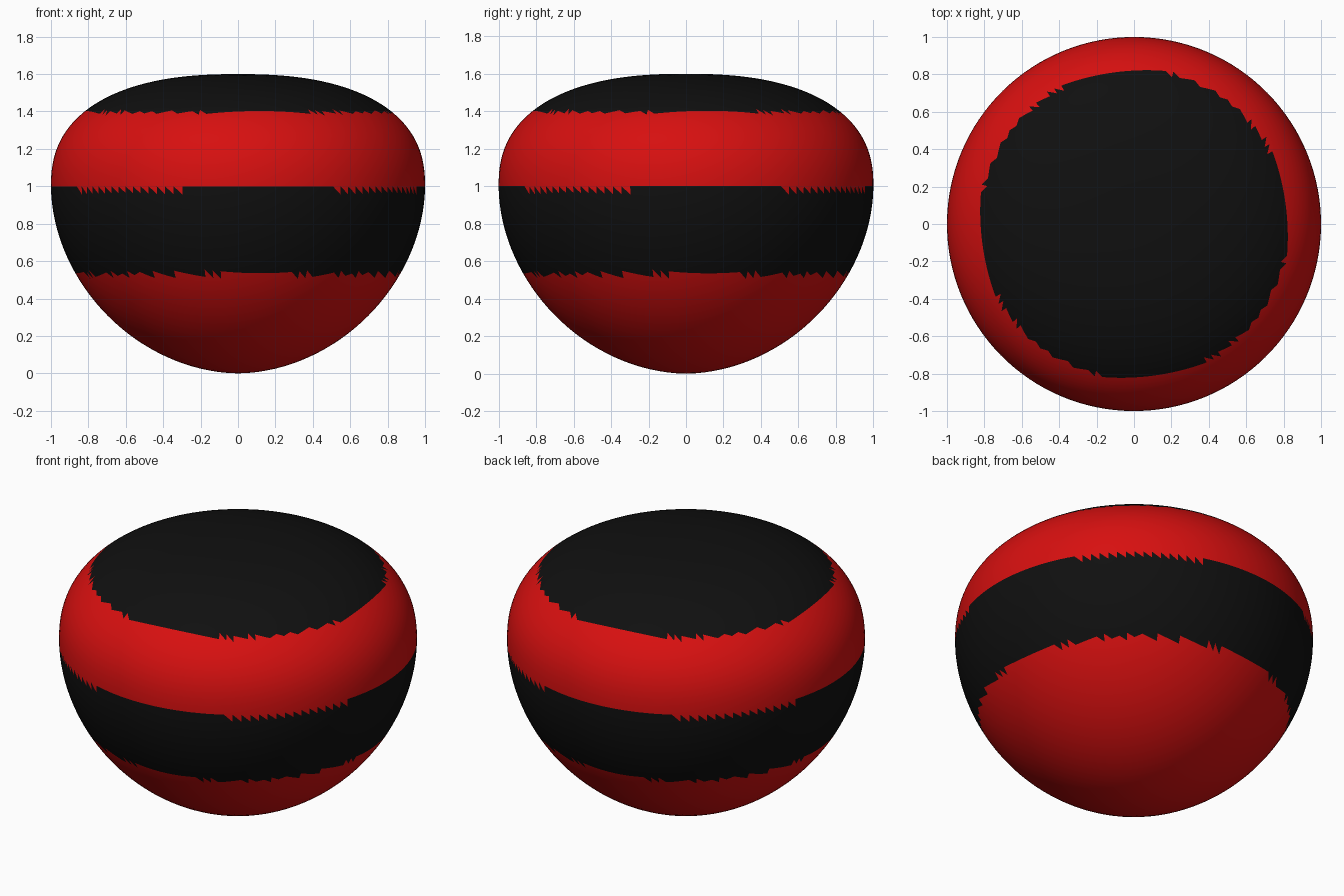
import bpy, bmesh, math
from mathutils import Matrix, Vector

if "Cube" in bpy.data.objects:
    bpy.data.objects.remove(bpy.data.objects["Cube"])

N = 32           # cells along each side of the starting cube
MID = 1.0        # height of the widest ring


def material(name, colour):
    m = bpy.data.materials.new(name)
    m.diffuse_color = (*colour, 1)
    m.use_nodes = True
    m.node_tree.nodes["Principled BSDF"].inputs["Base Color"].default_value = m.diffuse_color
    return m


def shape(d):
    """Move a direction onto the rounded bowl: flattened top, egg-like bottom."""
    h, r = abs(d.z), math.hypot(d.x, d.y)
    p, height = (2.4, 0.6) if d.z > 0 else (1.9, 1.0)
    s = 1 / (r ** p + h ** p) ** (1 / p)
    return Vector((d.x * s, d.y * s, MID + d.z * s * height))


# Even grid on a cube, rounded into a sphere and then into the body
bm = bmesh.new()
bmesh.ops.create_cube(bm, size=2)
bmesh.ops.subdivide_edges(bm, edges=bm.edges[:], cuts=N - 1, use_grid_fill=True)
turn = Matrix.Rotation(math.radians(8), 3, 'Z')
for v in bm.verts:
    d = Vector([math.tan(c * math.pi / 4) for c in v.co]).normalized()
    v.co = shape(turn @ d)
bmesh.ops.recalc_face_normals(bm, faces=bm.faces[:])
bmesh.ops.triangulate(bm, faces=bm.faces[:], quad_method='FIXED')

# Alternating bands by height: red base, black belt, red shoulder, black top
for f in bm.faces:
    z = f.calc_center_median().z
    f.material_index = sum(z > limit for limit in (0.53, 0.985, 1.395)) % 2
    f.smooth = True

mesh = bpy.data.meshes.new("banded_body")
bm.to_mesh(mesh)
bm.free()
mesh.materials.append(material("red", (0.68, 0.005, 0.005)))
mesh.materials.append(material("black", (0.005, 0.005, 0.005)))
body = bpy.data.objects.new("banded_body", mesh)
bpy.context.collection.objects.link(body)
